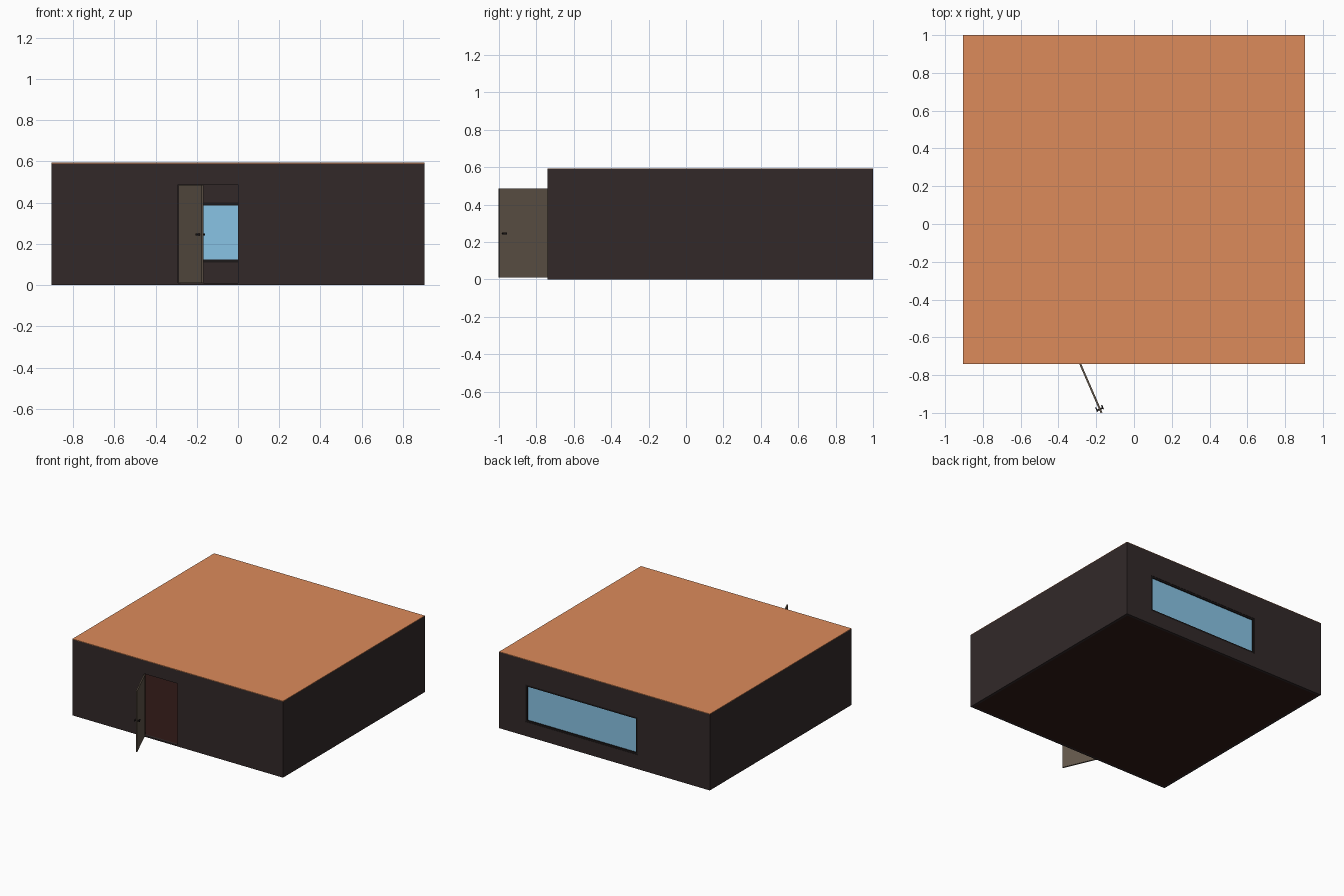
import bpy, math
from mathutils import Matrix

if "Cube" in bpy.data.objects:
    bpy.data.objects.remove(bpy.data.objects["Cube"])


def mat(name, r, g, b):
    m = bpy.data.materials.new(name)
    m.diffuse_color = (r, g, b, 1)
    m.use_nodes = True
    m.node_tree.nodes["Principled BSDF"].inputs["Base Color"].default_value = m.diffuse_color
    return m


WALL = mat("wall_dark", 0.032, 0.022, 0.022)
ROOF = mat("roof_orange", 0.72, 0.26, 0.105)
FLOOR = mat("floor_brown", 0.03, 0.01, 0.008)
GLASS = mat("glass_blue", 0.25, 0.55, 0.78)
FRAME = mat("frame_black", 0.012, 0.009, 0.009)
DOOR = mat("door_taupe", 0.125, 0.095, 0.07)


def box(name, x, y, z, m):
    """Box from three (min, max) ranges."""
    bpy.ops.mesh.primitive_cube_add(size=1)
    o = bpy.context.object
    o.name = name
    size = [b - a for a, b in (x, y, z)]
    mid = [(a + b) / 2 for a, b in (x, y, z)]
    o.data.transform(Matrix.Translation(mid) @ Matrix.Diagonal((*size, 1)))
    o.data.materials.append(m)
    return o


def wall_with_hole(name, x, y, z, hx, hz, m):
    """Wall in the xz plane with a rectangular hole, cut by a boolean."""
    wall = box(name, x, y, z, m)
    cut = box(name + "_cutter", hx, (y[0] - 0.1, y[1] + 0.1), hz, m)
    mod = wall.modifiers.new("opening", "BOOLEAN")
    mod.object, mod.operation, mod.solver = cut, "DIFFERENCE", "EXACT"
    bpy.context.view_layer.objects.active = wall
    bpy.ops.object.modifier_apply(modifier=mod.name)
    bpy.data.objects.remove(cut)
    return wall


X, Y0, Y1, H, T = 0.905, -0.74, 1.0, 0.59, 0.02
FZ = 0.01

# Shell: floor, four walls, roof
box("floor", (-X + T, X - T), (Y0 + T, Y1 - T), (0, FZ), FLOOR)
wall_with_hole("front_wall", (-X, X), (Y0, Y0 + T), (0, H), (-0.29, 0), (FZ, 0.488), WALL)
wx, wz = (-0.285, 0.68), (0.11, 0.40)
wall_with_hole("back_wall", (-X, X), (Y1 - T, Y1), (0, H), wx, wz, WALL)
for side, s in (("left", -1), ("right", 1)):
    xs = sorted((s * X, s * (X - T)))
    box(side + "_wall", xs, (Y0 + T, Y1 - T), (0, H), WALL)
box("roof", (-X, X), (Y0, Y1), (H, H + 0.004), ROOF)

# Back window: frame and slightly recessed pane
f = 0.014
wall_with_hole("window_frame", wx, (Y1 - T, Y1 - 0.002), wz,
               (wx[0] + f, wx[1] - f), (wz[0] + f, wz[1] - f), FRAME)
box("window_pane", (wx[0] + f, wx[1] - f), (Y1 - 0.015, Y1 - 0.01),
    (wz[0] + f, wz[1] - f), GLASS)

# Door leaf and handles, built along +x from the hinge then swung open
parts = [box("door", (0, 0.283), (-0.005, 0.005), (FZ + 0.001, 0.485), DOOR)]
for side, s in (("outer", -1), ("inner", 1)):
    bpy.ops.mesh.primitive_cylinder_add(vertices=12, radius=0.005, depth=0.014)
    stem = bpy.context.object
    stem.name = side + "_handle_stem"
    stem.data.transform(Matrix.Translation((0.262, s * 0.012, 0.245))
                        @ Matrix.Rotation(math.pi / 2, 4, "X"))
    stem.data.materials.append(FRAME)
    ys = sorted((s * 0.014, s * 0.02))
    lever = box(side + "_handle_lever", (0.245, 0.27), ys, (0.24, 0.25), FRAME)
    parts += [stem, lever]
swing = Matrix.Translation((-0.285, Y0, 0)) @ Matrix.Rotation(math.radians(-66.5), 4, "Z")
for p in parts:
    p.data.transform(swing)
